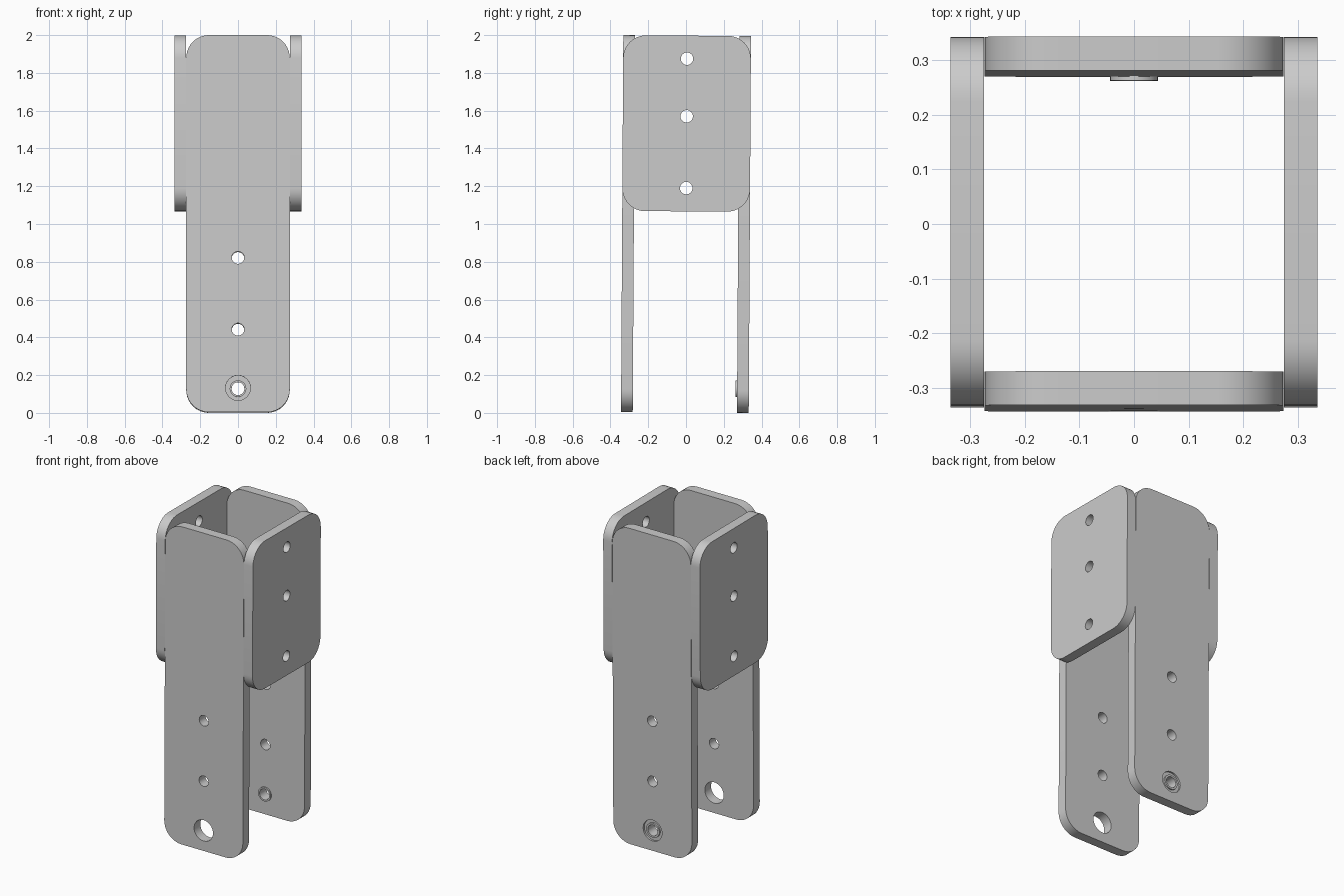
import bpy, bmesh
from math import sin, cos, pi, radians
from mathutils import Matrix, Vector

cube = bpy.data.objects.get("Cube")
if cube:
    bpy.data.objects.remove(cube, do_unlink=True)

steel = bpy.data.materials.new("grey_steel")
steel.use_nodes = True
grey = (0.6, 0.6, 0.6, 1)
steel.diffuse_color = grey
steel.node_tree.nodes["Principled BSDF"].inputs["Base Color"].default_value = grey

THICK = 0.062
# The whole bracket leans very slightly backwards
LEAN = Matrix.Translation((0, 0, 1)) @ Matrix.Rotation(-0.006, 4, 'X') @ Matrix.Translation((0, 0, -1))
FACE_Y = Matrix.Rotation(radians(90), 4, 'X')
FACE_X = Matrix.Rotation(radians(90), 4, 'Z') @ FACE_Y


def arc(cx, cy, r, start, end, steps):
    return [(cx + r * cos(start + (end - start) * i / steps),
             cy + r * sin(start + (end - start) * i / steps)) for i in range(steps + 1)]


def rounded_rect(half_w, low, high, r, steps=10):
    pts = []
    corners = [(1, high - r), (-1, high - r), (-1, low + r), (1, low + r)]
    for k, (sx, cy) in enumerate(corners):
        pts += arc(sx * (half_w - r), cy, r, k * pi / 2, (k + 1) * pi / 2, steps)
    return pts


def finish(obj, angle=30):
    obj.data.materials.clear()
    obj.data.materials.append(steel)
    bpy.ops.object.select_all(action='DESELECT')
    obj.select_set(True)
    bpy.context.view_layer.objects.active = obj
    bpy.ops.object.shade_smooth_by_angle(angle=radians(angle))


def plate(name, half_w, low, high, holes, facing, offset):
    """Rounded plate with round holes, given as (height, radius)."""
    curve = bpy.data.curves.new(name, 'CURVE')
    curve.dimensions = '2D'
    curve.fill_mode = 'BOTH'
    curve.extrude = THICK / 2
    outlines = [rounded_rect(half_w, low, high, 0.12)]
    outlines += [arc(0, z, r, 0, 2 * pi, 32)[:-1] for z, r in holes]
    for pts in outlines:
        spline = curve.splines.new('POLY')
        spline.points.add(len(pts) - 1)
        for point, (x, y) in zip(spline.points, pts):
            point.co = (x, y, 0, 1)
        spline.use_cyclic_u = True
    temp = bpy.data.objects.new(name + "_outline", curve)
    bpy.context.collection.objects.link(temp)
    bpy.context.view_layer.update()
    mesh = bpy.data.meshes.new_from_object(temp.evaluated_get(bpy.context.evaluated_depsgraph_get()))
    bpy.data.objects.remove(temp, do_unlink=True)
    mesh.transform(LEAN @ Matrix.Translation(offset) @ facing)
    bm = bmesh.new()
    bm.from_mesh(mesh)
    bmesh.ops.remove_doubles(bm, verts=bm.verts, dist=0.0001)
    bmesh.ops.recalc_face_normals(bm, faces=bm.faces)
    bm.to_mesh(mesh)
    bm.free()
    obj = bpy.data.objects.new(name, mesh)
    bpy.context.collection.objects.link(obj)
    finish(obj)


def lathe(name, profile, z, steps=32):
    """Closed (radius, y) profile spun around a y axis at height z."""
    bm = bmesh.new()
    rings = [[bm.verts.new((r * cos(2 * pi * i / steps), y, z + r * sin(2 * pi * i / steps)))
              for i in range(steps)] for r, y in profile]
    for a, b in zip(rings, rings[1:] + rings[:1]):
        for i in range(steps):
            j = (i + 1) % steps
            bm.faces.new((a[i], a[j], b[j], b[i]))
    bmesh.ops.recalc_face_normals(bm, faces=bm.faces)
    mesh = bpy.data.meshes.new(name)
    bm.to_mesh(mesh)
    bm.free()
    mesh.transform(LEAN)
    obj = bpy.data.objects.new(name, mesh)
    bpy.context.collection.objects.link(obj)
    finish(obj)


# Long front and back plates, with a large pivot hole at the foot
Y = 0.307
PIVOT = 0.13
long_holes = [(0.82, 0.033), (0.44, 0.033), (PIVOT, 0.066)]
for name, side in (("front_plate", -1), ("back_plate", 1)):
    plate(name, 0.274, 0.002, 1.998, long_holes, FACE_Y, Vector((0, side * Y, 0)))

# Short side plates
side_holes = [(1.875, 0.033), (1.57, 0.033), (1.19, 0.033)]
for name, side in (("left_side_plate", 1), ("right_side_plate", -1)):
    plate(name, 0.338, 1.067, 1.997, side_holes, FACE_X, Vector((side * 0.306, 0, 0)))

# Bushing filling the back pivot hole, its barrel standing proud inside
inner, outer = Y - THICK / 2, Y + THICK / 2
lathe("pivot_bushing", [(0.034, inner - 0.008), (0.044, inner - 0.008), (0.044, inner),
                        (0.066, inner), (0.066, outer - 0.012), (0.046, outer - 0.012),
                        (0.046, outer - 0.002), (0.034, outer - 0.002)], PIVOT)
